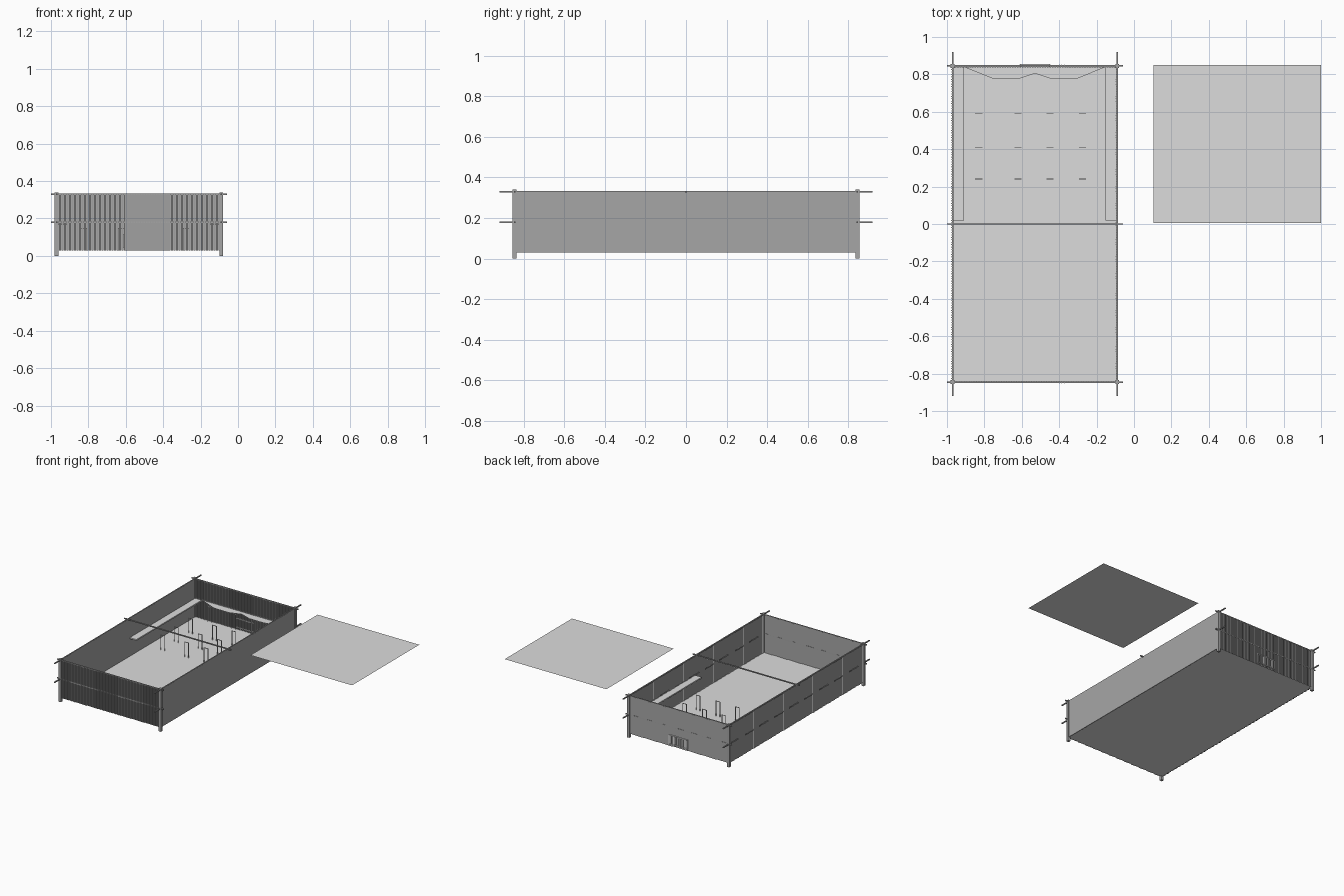
import bpy, bmesh, math
from mathutils import Matrix, Vector

if "Cube" in bpy.data.objects:
    bpy.data.objects.remove(bpy.data.objects["Cube"])


def material(name, v):
    m = bpy.data.materials.new(name)
    m.diffuse_color = (v, v, v, 1)
    m.use_nodes = True
    m.node_tree.nodes["Principled BSDF"].inputs["Base Color"].default_value = m.diffuse_color
    return m


light = material("light_grey", 0.72)

X0, X1, Y = -0.97, -0.09, 0.845      # pen corners
FLOOR, MID, TOP = 0.03, 0.18, 0.33   # floor and rail heights


def make(name, mat, boxes=(), quads=(), bars=(), r=0.01):
    """One object from boxes (lo, hi), flat polygons and three-sided upright bars."""
    bm = bmesh.new()
    for lo, hi in boxes:
        lo, hi = Vector(lo), Vector(hi)
        m = Matrix.Translation((lo + hi) / 2) @ Matrix.Diagonal((*(hi - lo), 1))
        bmesh.ops.create_cube(bm, size=1, matrix=m)
    for q in quads:
        bm.faces.new([bm.verts.new(p) for p in q])
    for x, y in bars:
        m = Matrix.Translation((x, y, (FLOOR + TOP) / 2)) @ Matrix.Rotation(math.pi / 2, 4, 'Z')
        bmesh.ops.create_cone(bm, cap_ends=True, segments=3, radius1=r, radius2=r,
                              depth=TOP - FLOOR, matrix=m)
    me = bpy.data.meshes.new(name)
    bm.to_mesh(me)
    bm.free()
    me.materials.append(mat)
    ob = bpy.data.objects.new(name, me)
    bpy.context.collection.objects.link(ob)
    return ob


def flat(x0, x1, y0, y1, z):
    return [(x0, y0, z), (x1, y0, z), (x1, y1, z), (x0, y1, z)]


# Floor and the loose roof panel lying beside the pen
make("pen_floor", light, quads=[flat(X0, X1, -Y, Y, FLOOR)])
make("roof_panel", light, quads=[flat(0.105, 1.0, 0.005, 0.85, TOP)])

wood = material("mid_grey", 0.38)

# Corner posts
make("corner_posts", wood, [((x - 0.01, y - 0.01, 0), (x + 0.01, y + 0.01, 0.34))
                            for x in (X0, X1) for y in (-Y, Y)])

# Rails running past the corners, plus the top cross beam
R = 0.004
rails = []
for z in (MID, TOP):
    rails += [((x - R, -0.92, z - R), (x + R, 0.92, z + R)) for x in (X0, X1)]
    rails += [((-1.0, y - R, z - R), (-0.06, y + R, z + R)) for y in (-Y, Y)]
make("rails", wood, rails)
make("cross_beam", wood, [((-1.0, -R, TOP - R), (-0.06, R, TOP + R))])

# Palisade walls of thin three-sided bars
n = 130
make("side_bars", wood, r=0.0085,
     bars=[(x, -Y + 2 * Y * (i + 0.5) / n) for i in range(n) for x in (X0, X1)])
n = 66
make("end_bars", wood, r=0.0075,
     bars=[(X0 + (X1 - X0) * (i + 0.5) / n, y) for i in range(n) for y in (-Y, Y)])

# Shelves at half height along both sides and the back
make("side_shelves", light, [((X0, 0.02, MID - 0.012), (-0.908, 0.84, MID - 0.002)),
                             ((-0.152, 0.02, MID - 0.012), (X1, 0.84, MID - 0.002))])
make("back_shelf", light, quads=[[(-0.75, 0.775, MID), (-0.62, 0.775, MID), (-0.53, 0.805, MID),
                                  (-0.44, 0.775, MID), (-0.31, 0.775, MID), (-0.15, 0.84, MID),
                                  (-0.91, 0.84, MID)]])

# Hoops standing on the floor in a grid
hoops = []
for x in (-0.83, -0.62, -0.45, -0.275):
    for y in (0.24, 0.41, 0.59, 0.832):
        for s in (-1, 1):
            c = x + s * 0.017
            hoops.append(((c - 0.002, y - 0.002, FLOOR), (c + 0.002, y + 0.002, 0.15)))
        hoops.append(((x - 0.019, y - 0.002, 0.146), (x + 0.019, y + 0.002, 0.15)))
make("floor_hoops", light, hoops)

# Small barred hatch low in the back wall
hatch = [((-0.61, 0.838, z - 0.003), (-0.45, 0.856, z + 0.003)) for z in (0.045, 0.115)]
hatch += [((-0.61 + i * 0.02 - 0.003, 0.852, 0.045), (-0.61 + i * 0.02 + 0.003, 0.856, 0.115))
          for i in range(9)]
make("back_hatch", light, hatch)
